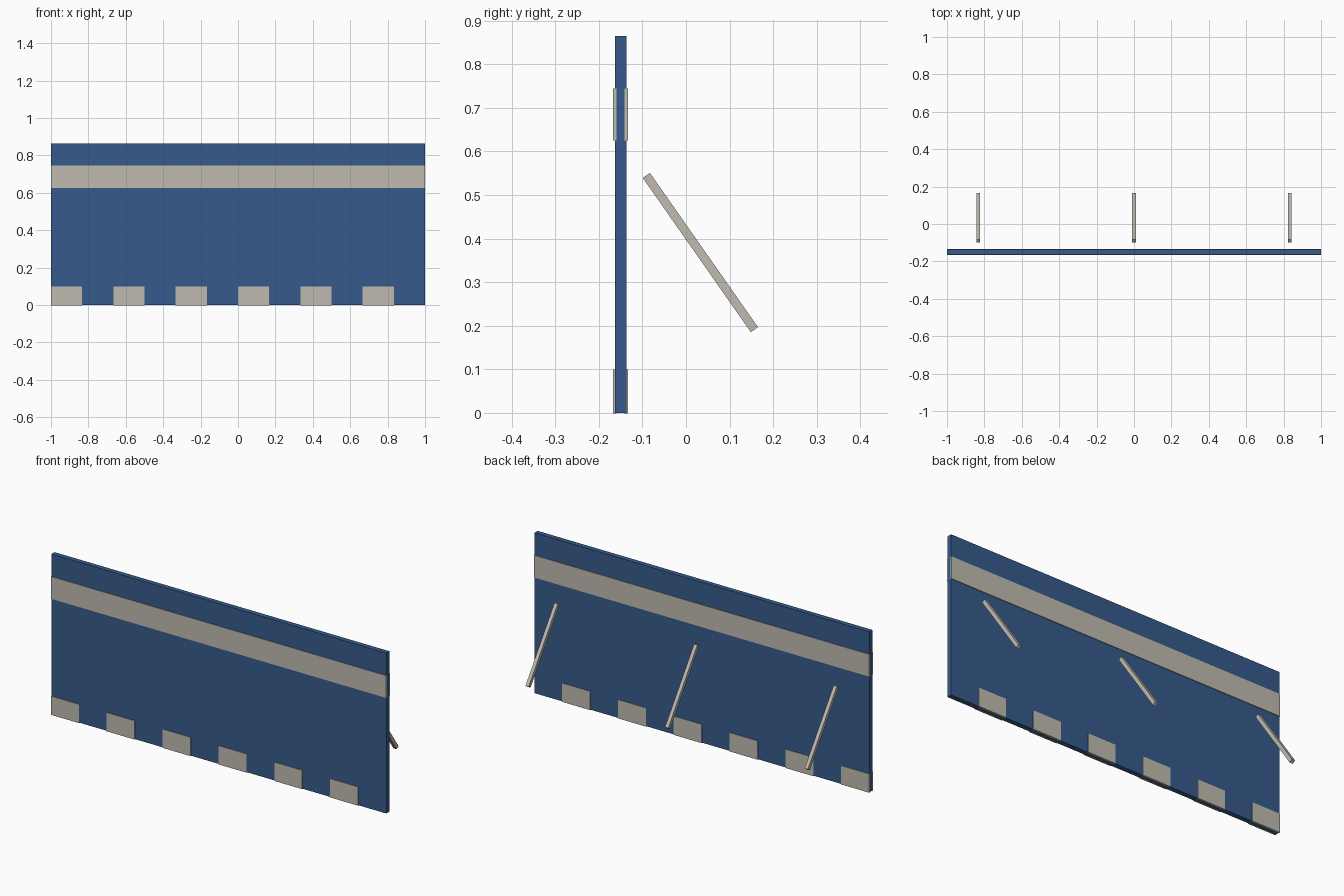
import bpy
import math

if "Cube" in bpy.data.objects:
    bpy.data.objects.remove(bpy.data.objects["Cube"])


def material(name, rgb):
    m = bpy.data.materials.new(name)
    m.diffuse_color = (*rgb, 1.0)
    m.use_nodes = True
    m.node_tree.nodes["Principled BSDF"].inputs["Base Color"].default_value = m.diffuse_color
    return m


BLUE = material("dark blue", (0.037, 0.105, 0.26))
GREY = material("warm grey", (0.53, 0.50, 0.44))

PANEL_Y = -0.15      # centre plane of the panel
HEIGHT = 0.865


def box(name, centre, size, mat, tilt=0.0):
    bpy.ops.mesh.primitive_cube_add(size=1, location=centre, rotation=(tilt, 0, 0))
    ob = bpy.context.object
    ob.name = name
    ob.scale = size
    bpy.ops.object.transform_apply(location=False, rotation=False, scale=True)
    ob.data.materials.append(mat)
    return ob


# Upright panel
box("panel", (0, PANEL_Y, HEIGHT / 2), (1.999, 0.027, HEIGHT), BLUE)

# Thin plates on the front and back: long stripe and bottom row of blocks
for side, sign in (("front", -1), ("back", 1)):
    y = PANEL_Y + sign * 0.013
    box(f"{side}_stripe", (0, y, 0.685), (2.0, 0.008, 0.12), GREY)
    for i in range(6):
        x = -1 + 1 / 12 + i / 3
        box(f"{side}_block_{i + 1}", (x, y, 0.0495), (1 / 6, 0.008, 0.101), GREY)

# Slanted support struts behind the panel
top, foot = (-0.091, 0.545), (0.157, 0.191)
dy, dz = top[0] - foot[0], top[1] - foot[1]
for i, x in enumerate((-0.833, 0, 0.833)):
    box(f"support_strut_{i + 1}",
        (x, (top[0] + foot[0]) / 2, (top[1] + foot[1]) / 2),
        (0.019, 0.02, math.hypot(dy, dz)), GREY, tilt=math.atan2(-dy, dz))
